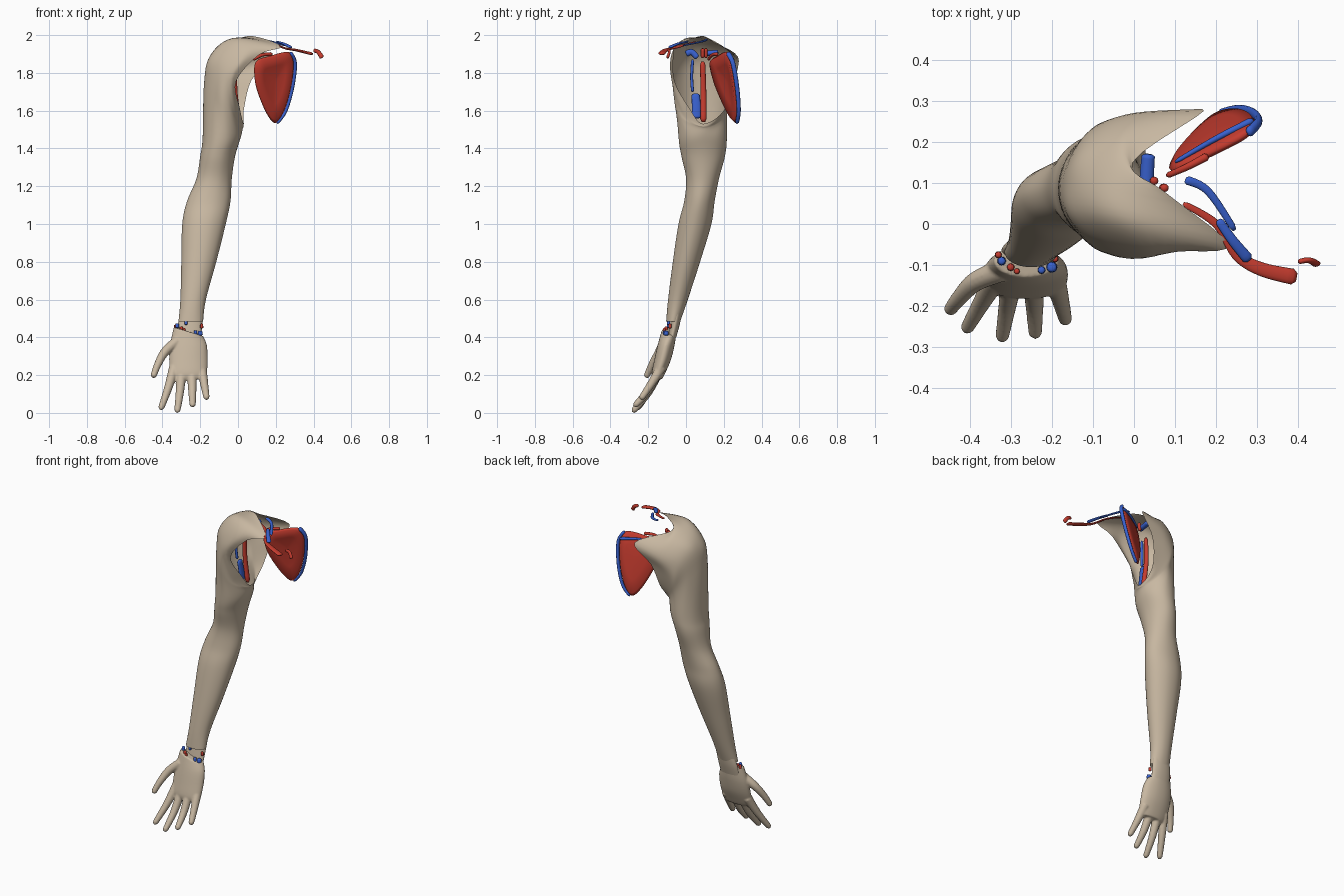
import bpy, bmesh, math
from mathutils import Vector

cube = bpy.data.objects.get("Cube")
if cube:
    bpy.data.objects.remove(cube, do_unlink=True)


def material(name, r, g, b):
    mat = bpy.data.materials.new(name)
    mat.use_nodes = True
    mat.diffuse_color = (r, g, b, 1)
    mat.node_tree.nodes["Principled BSDF"].inputs["Base Color"].default_value = (r, g, b, 1)
    return mat


skin = material("tan skin", .58, .48, .36)
red = material("red muscle", .56, .045, .028)
blue = material("blue vein", .04, .12, .62)


def densify(points, steps, closed=False):
    """Smooth spline through the points."""
    count = len(points)
    pick = (lambda i: points[i % count]) if closed else (lambda i: points[max(0, min(i, count - 1))])
    result = []
    for i in range(count if closed else count - 1):
        a, b, c, d = (pick(i + k) for k in (-1, 0, 1, 2))
        for s in range(steps):
            t = s / steps
            result.append(b + (c - a) * t / 2 + (a * 2 - b * 5 + c * 4 - d) * t * t / 2
                          + (b * 3 - a - c * 3 + d) * t ** 3 / 2)
    if not closed:
        result.append(points[-1].copy())
    return result


def finish(name, bm, mat):
    bmesh.ops.recalc_face_normals(bm, faces=bm.faces[:])
    mesh = bpy.data.meshes.new(name)
    bm.to_mesh(mesh)
    bm.free()
    mesh.materials.append(mat)
    for poly in mesh.polygons:
        poly.use_smooth = True
    obj = bpy.data.objects.new(name, mesh)
    bpy.context.scene.collection.objects.link(obj)
    return obj


def loft(bm, rings, caps):
    rows = [[bm.verts.new(p) for p in ring] for ring in rings]
    size = len(rows[0])
    for low, high in zip(rows, rows[1:]):
        for i in range(size):
            j = (i + 1) % size
            bm.faces.new((low[i], low[j], high[j], high[i]))
    if caps:
        bm.faces.new(rows[0][::-1])
        bm.faces.new(rows[-1])


def smooth_loft(bm, rings, caps=False, around=4, along=5):
    """Loft a few coarse rings into a smooth skin."""
    fine = [densify(ring, around, True) for ring in rings]
    columns = [densify(list(col), along) for col in zip(*fine)]
    loft(bm, list(zip(*columns)), caps)


def ovals(table, sides=10):
    """Level rings from height, x range and y range."""
    rings = []
    for z, left, right, front, back in table:
        rings.append([Vector(((left + right) / 2 + (right - left) / 2 * math.cos(a),
                              (front + back) / 2 + (back - front) / 2 * math.sin(a), z))
                      for a in (math.tau * k / sides for k in range(sides))])
    return rings


def tube(bm, points, start, end, flat=1, side=(0, 1, 0), sides=12):
    """Tapered round-ended tube; flat squashes it across the side axis."""
    path = densify([Vector(p) for p in points], 6)
    last = len(path) - 1
    rings = []
    for i, p in enumerate(path):
        tangent = (path[min(i + 1, last)] - path[max(i - 1, 0)]).normalized()
        u = (Vector(side) - tangent * tangent.dot(Vector(side))).normalized()
        v = tangent.cross(u)
        t = i / last
        radius = (start + (end - start) * t) * (.55 if i in (0, last) else 1)
        rings.append([p + (u * math.cos(a) + v * flat * math.sin(a)) * radius
                      for a in (math.tau * k / sides for k in range(sides))])
    loft(bm, rings, True)


def strip(name, mat, points, start, end, flat=1, side=(0, 1, 0)):
    bm = bmesh.new()
    tube(bm, points, start, end, flat, side)
    return finish(name, bm, mat)


# Arm sleeve: level rings up to the armpit
arm = ovals([
    (.485, -.315, -.185, -.105, -.03), (.6, -.305, -.17, -.095, .01),
    (.8, -.3, -.115, -.07, .075), (1, -.295, -.065, -.04, .135),
    (1.12, -.27, -.04, -.01, .152), (1.24, -.22, -.033, 0, .175),
    (1.36, -.2, -.015, -.025, .207), (1.46, -.187, .015, -.04, .217)])

# Shoulder: rings fanning around the armpit, ending in a notched open rim
fan = [
    [(.025, .09, 1.505), (-.01, .18, 1.53), (-.07, .22, 1.6), (-.13, .2, 1.68), (-.165, .15, 1.72),
     (-.18, .09, 1.74), (-.17, .03, 1.74), (-.13, -.03, 1.71), (-.08, -.06, 1.64), (-.02, -.02, 1.55)],
    [(.03, .09, 1.515), (-.01, .19, 1.56), (-.07, .24, 1.69), (-.1, .232, 1.8), (-.135, .17, 1.87),
     (-.15, .1, 1.885), (-.14, .02, 1.885), (-.09, -.045, 1.85), (-.06, -.072, 1.74), (-.02, -.02, 1.58)],
    [(.03, .09, 1.52), (.01, .195, 1.58), (-.01, .25, 1.74), (0, .268, 1.84), (-.035, .205, 1.93),
     (-.055, .1, 1.97), (-.01, 0, 1.98), (.03, -.075, 1.9), (-.03, -.077, 1.77), (-.01, -.01, 1.6)],
    [(.03, .09, 1.53), (.03, .2, 1.6), (.07, .25, 1.76), (.17, .275, 1.885), (-.003, .15, 1.96),
     (.075, .078, 1.995), (.23, -.05, 1.94), (.11, -.066, 1.895), (-.01, -.06, 1.755), (.01, .02, 1.61)]]
bm = bmesh.new()
smooth_loft(bm, arm + [[Vector(p) for p in ring] for ring in fan], around=5, along=6)
finish("arm_skin", bm, skin)

# Recessed wrist band between the sleeve and the hand
bm = bmesh.new()
smooth_loft(bm, ovals([(.52, -.305, -.185, -.075, -.022), (.46, -.32, -.19, -.085, -.035),
                       (.4, -.325, -.195, -.095, -.052)]))
finish("wrist_band", bm, skin)

# Hand: palm with a slanted wrist, four fingers and thumb fused together
bm = bmesh.new()
palm = ovals([
    (.43, -.34, -.185, -.13, -.05), (.36, -.36, -.165, -.15, -.06), (.28, -.365, -.16, -.168, -.08),
    (.21, -.36, -.165, -.182, -.11), (.18, -.34, -.18, -.178, -.125)])
for p in palm[0]:
    p.z -= .3 * (p.x + .26)
smooth_loft(bm, palm, caps=True)
digits = [
    [(-.335, -.13, .25), (-.37, -.19, .13), (-.41, -.26, .018)],
    [(-.295, -.13, .25), (-.308, -.2, .11), (-.322, -.283, .004)],
    [(-.245, -.13, .25), (-.242, -.2, .12), (-.24, -.274, .034)],
    [(-.195, -.125, .25), (-.18, -.18, .16), (-.165, -.24, .072)],
    [(-.315, -.11, .385), (-.385, -.14, .325), (-.425, -.18, .255), (-.45, -.212, .188)]]
for path in digits:
    tube(bm, path, .029, .0155)
hand = finish("hand", bm, skin)
fuse = hand.modifiers.new("fuse", 'REMESH')
fuse.mode = 'VOXEL'
fuse.voxel_size = .005
fuse.use_smooth_shade = True
soften = hand.modifiers.new("soften", 'SMOOTH')
soften.factor = .5
soften.iterations = 5

# Shoulder blade muscle: a tilted triangular plate
outline = [(.095, 1.86), (.17, 1.89), (.27, 1.91), (.295, 1.85), (.28, 1.72), (.245, 1.6),
           (.2, 1.535), (.157, 1.575), (.11, 1.68), (.088, 1.77)]


def on_blade(x, z, lift=0):
    return Vector((x, .14 + .55 * (x - .1) - .23 * (z - 1.82) + lift, z))


edge = densify([on_blade(x, z) for x, z in outline], 5, True)
middle = on_blade(.2, 1.76)
bm = bmesh.new()
rings = []
for lift, scale in ((.008, .1), (.0, .55), (-.01, .92), (.004, 1), (.016, .92), (.024, .55), (.026, .1)):
    rings.append([middle + (p - middle) * scale + Vector((0, lift, 0)) for p in edge])
loft(bm, rings, True)
finish("shoulder_blade_muscle", bm, red)

# Veins bordering the shoulder blade
border = [on_blade(x + .008, z - .002, .004) for x, z in outline[2:7]]
strip("blade_border_vein", blue, border, .013, .01, .75)
strip("blade_ridge_vein", blue, [on_blade(.1, 1.86, .02), on_blade(.2, 1.875, .026), on_blade(.29, 1.87, .02)],
      .005, .009)
strip("blade_upper_muscle", red, [on_blade(.08, 1.87), on_blade(.13, 1.895), on_blade(.18, 1.9)], .007, .01)

# Collarbone pieces reaching forward and inward
strip("collarbone_muscle", red, [(.12, .05, 1.965), (.2, .0, 1.95), (.25, -.075, 1.93), (.31, -.11, 1.92),
                                 (.395, -.13, 1.9)], .007, .02, .4)
strip("collarbone_end", red, [(.4, -.092, 1.92), (.425, -.088, 1.91), (.445, -.098, 1.88)], .006, .008, 1.6)
strip("collarbone_upper_vein", blue, [(.125, .108, 1.975), (.18, .08, 1.965), (.245, -.015, 1.945)],
      .011, .008, .5, (1, 1, 0))
strip("collarbone_lower_vein", blue, [(.205, .01, 1.965), (.24, -.04, 1.955), (.28, -.088, 1.935)],
      .01, .014, .5, (1, 1, 0))

# Vessels hanging inside the open shoulder
strip("armpit_vein", blue, [(-.01, .055, 1.56), (-.015, .055, 1.62), (-.025, .05, 1.69)], .026, .022, .4)
strip("armpit_upper_vein", blue, [(-.03, .035, 1.7), (-.035, .03, 1.78), (-.03, .035, 1.87)], .008, .008)
strip("armpit_artery", red, [(.005, .092, 1.54), (-.015, .092, 1.7), (-.015, .088, 1.86)], .017, .014, .8)
strip("shoulder_vein", blue, [(.03, .085, 1.9), (.032, .13, 1.905), (.035, .17, 1.91)], .018, .016, .8, (1, 0, 0))
strip("shoulder_front_vein", blue, [(.03, 0, 1.9), (.03, .03, 1.91), (.035, .06, 1.88)], .017, .015, .7, (0, 0, 1))
for i, y in enumerate((.105, .088)):
    strip(f"shoulder_artery_{i}", red, [(.045 + i * .025, y, 1.88), (.05 + i * .025, y, 1.93)], .01, .01)

# Cut vessel ends around the wrist
for i, (x, y, z, size, mat) in enumerate([
        (-.322, -.09, .462, .011, blue), (-.275, -.092, .478, .009, blue), (-.2, -.105, .422, .014, blue),
        (-.192, -.085, .46, .009, red), (-.3, -.105, .445, .01, red), (-.225, -.112, .425, .01, blue),
        (-.33, -.075, .455, .009, red), (-.285, -.115, .437, .008, red)]):
    strip(f"wrist_vessel_{i}", mat, [(x, y, z - .012), (x, y, z + .012)], size, size * .8)
